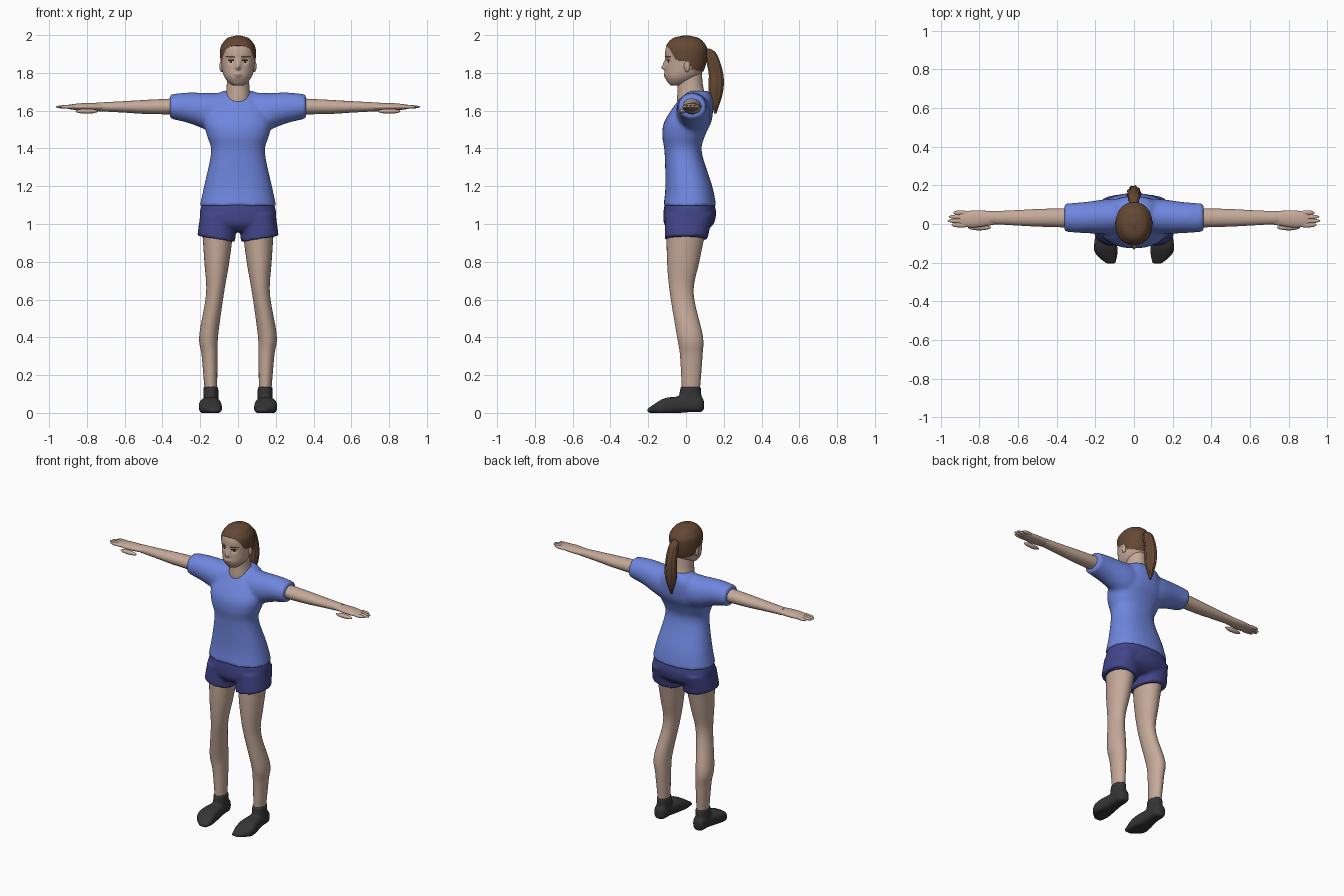
import bpy, bmesh, math
from mathutils import Vector, Matrix

default_cube = bpy.data.objects.get("Cube")
if default_cube:
    bpy.data.objects.remove(default_cube)


def material(name, *colour):
    mat = bpy.data.materials.new(name)
    mat.use_nodes = True
    mat.diffuse_color = (*colour, 1)
    shader = mat.node_tree.nodes["Principled BSDF"]
    shader.inputs["Base Color"].default_value = (*colour, 1)
    shader.inputs["Roughness"].default_value = .8
    return mat


skin = material("skin", .56, .4, .32)
blue = material("shirt blue", .16, .24, .74)
navy = material("shorts navy", .055, .06, .25)
black = material("sock black", .035, .035, .035)
brown = material("hair brown", .13, .065, .034)
dark = material("eye dark", .03, .02, .016)
white = material("eye white", .6, .55, .5)
lip = material("lip", .4, .22, .18)


def smooth_rows(rows, steps):
    """Catmull-Rom interpolation of section rows."""
    result = []
    last = len(rows) - 1
    for index in range(last):
        before, start, end, after = (
            Vector(rows[min(max(k, 0), last)]) for k in range(index - 1, index + 3))
        leave, arrive = (end - before) / 2, (after - start) / 2
        for step in range(steps):
            t = step / steps
            ease = t * t * (3 - 2 * t)
            result.append(start.lerp(end, ease) + leave * t * (1 - t) ** 2
                          - arrive * t * t * (1 - t))
    return result + [Vector(rows[-1])]


def signed_power(value, exponent):
    return math.copysign(abs(value) ** exponent, value)


def loft(bm, axis, rows, ratio, end_ratio=None, sides=32, steps=6, power=2, ridge=0):
    """Skin rounded rings along an axis.

    A row holds position, half width, depth centre and optional width centre.
    The depth of a ring is its width times the ratio, which fades to end_ratio.
    """
    end_ratio = end_ratio or ratio
    wide, deep = [k for k in range(3) if k != axis]
    rows = smooth_rows([(*row, 0)[:4] for row in rows], steps)
    rings = []
    for index, (position, half, deep_centre, wide_centre) in enumerate(rows):
        fade = index / (len(rows) - 1)
        depth = half * (ratio + (end_ratio - ratio) * fade)
        ring = []
        for side in range(sides):
            angle = math.tau * side / sides
            swell = 1 + ridge * math.cos(9 * angle)
            point = Vector()
            point[axis] = position
            point[wide] = wide_centre + half * swell * signed_power(math.cos(angle), 2 / power)
            point[deep] = deep_centre + depth * swell * signed_power(math.sin(angle), 2 / power)
            ring.append(bm.verts.new(point))
        rings.append(ring)
    for lower, upper in zip(rings, rings[1:]):
        for side in range(sides):
            after = (side + 1) % sides
            bm.faces.new((lower[side], lower[after], upper[after], upper[side]))
    bm.faces.new(rings[0])
    bm.faces.new(rings[-1])
    return [vert for ring in rings for vert in ring]


def ball(bm, centre, radii):
    place = Matrix.Translation(centre) @ Matrix.Diagonal((*radii, 1))
    bmesh.ops.create_uvsphere(bm, u_segments=16, v_segments=12, radius=1, matrix=place)


def mirror(bm):
    """Copy everything built so far to the other side."""
    copies = bmesh.ops.duplicate(bm, geom=bm.verts[:] + bm.edges[:] + bm.faces[:])["geom"]
    for item in copies:
        if isinstance(item, bmesh.types.BMVert):
            item.co.x *= -1


def finish(name, bm, *materials, voxel=None):
    """Make the object; with a voxel size, fuse its shells into one surface."""
    bmesh.ops.recalc_face_normals(bm, faces=bm.faces[:])
    mesh = bpy.data.meshes.new(name)
    bm.to_mesh(mesh)
    bm.free()
    for mat in materials:
        mesh.materials.append(mat)
    obj = bpy.data.objects.new(name, mesh)
    bpy.context.collection.objects.link(obj)
    if voxel:
        fuse = obj.modifiers.new("fuse", "REMESH")
        fuse.mode = "VOXEL"
        fuse.voxel_size = voxel
        fuse.use_smooth_shade = True
        obj.modifiers.new("relax", "SMOOTH").iterations = 4
    bpy.ops.object.select_all(action="DESELECT")
    obj.select_set(True)
    bpy.context.view_layer.objects.active = obj
    bpy.ops.object.shade_smooth_by_angle(angle=math.radians(50))


# Shirt: sleeves and torso fused into one cloth surface
bm = bmesh.new()
loft(bm, 0, [(.02, .075, 1.61, .05), (.12, .09, 1.59, .04),
             (.26, .08, 1.615, .033), (.36, .073, 1.622, .033)], 1.3, .87)
mirror(bm)
loft(bm, 2, [(1.095, .203, .02), (1.2, .18, .015), (1.38, .143, -.015), (1.47, .165, -.012),
             (1.55, .18, .013), (1.66, .13, .053), (1.705, .08, .06)], .69, power=2.3)
finish("shirt", bm, blue, voxel=.011)

# Shorts: leg tubes with slanted hems, fused with the hips
bm = bmesh.new()
for vert in loft(bm, 2, [(.935, .1, 0, .116), (1.05, .1, .02, .1)], 1.12, 1.3, power=2.3):
    if vert.co.z < .96:
        vert.co.z += (vert.co.x - .2) / 6
mirror(bm)
loft(bm, 2, [(.96, .13, .01), (1, .19, .015), (1.06, .202, .02), (1.115, .188, .018)],
     .69, power=2.3)
finish("shorts", bm, navy, voxel=.01)

# Legs
bm = bmesh.new()
loft(bm, 2, [(.1, .032, .025, .143), (.3, .042, .028, .15), (.41, .05, .02, .155),
             (.63, .047, -.022, .122), (.8, .066, -.015, .112), (1, .086, .005, .106)], 1.45, 1.25)
mirror(bm)
finish("legs", bm, skin)

# Socked feet: foot along y with a flat sole, ankle along z
bm = bmesh.new()
foot = loft(bm, 1, [(.095, .02, .04, .145), (.07, .04, .048, .144), (0, .045, .045, .144),
                    (-.1, .059, .036, .147), (-.15, .058, .025, .143), (-.205, .025, .012, .12)],
            1.3, .4, power=2.8)
for vert in foot:
    vert.co.z = max(vert.co.z, 0)
loft(bm, 2, [(.04, .04, .02, .144), (.14, .04, .025, .144)], 1.6, 1.35)
mirror(bm)
finish("feet", bm, black, voxel=.008)

# Arms with palm, fingers and thumb
bm = bmesh.new()
loft(bm, 0, [(.25, .052, 1.624, .032), (.48, .046, 1.62, .032),
             (.6, .04, 1.62, .032), (.75, .032, 1.62, .033)], .87, .7)
loft(bm, 0, [(.68, .03, 1.62, .034), (.82, .044, 1.62, .026), (.9, .036, 1.62, .026)], .6, .3)
for finger, reach in enumerate((.05, .07, .065, .04)):
    ball(bm, (.895, .021 * finger - .005, 1.62), (reach, .013, .01))
ball(bm, (.8, -.018, 1.597), (.06, .015, .013))
mirror(bm)
finish("arms", bm, skin)

# Neck, with its base showing through the collar
bm = bmesh.new()
loft(bm, 2, [(1.6, .06, .035), (1.65, .07, .032), (1.73, .06, .023), (1.82, .058, .018)], 1.12)
finish("neck", bm, skin)

# Head: smooth skull, pushed in and out for the face, coloured by region
bm = bmesh.new()
skull = loft(bm, 2, [(1.733, .025, -.05), (1.748, .048, -.038), (1.78, .073, -.022),
                     (1.83, .086, -.006), (1.92, .091, 0), (1.96, .076, 0),
                     (1.985, .052, 0), (1.999, .006, 0)], 1.2, sides=112, steps=11, power=2.1)

# Nose tip, nose bridge, eye socket, mouth: x, z, spread and push along y
bumps = [(0, 1.828, .012, -.022), (0, 1.85, .014, -.011),
         (.036, 1.864, .016, .012), (0, 1.787, .016, -.007)]
hairline = [(-.2, 1.95), (-.095, 1.942), (-.05, 1.868), (.015, 1.858), (.03, 1.82), (.2, 1.78)]


def is_hair(point):
    for (front, front_z), (back, back_z) in zip(hairline, hairline[1:]):
        if front <= point.y < back:
            along = (point.y - front) / (back - front)
            return point.z > front_z + (back_z - front_z) * along
    return False


def within(x, z, half_width, half_height):
    return math.hypot(x / half_width, z / half_height) < 1


def region(point):
    """Material slot: skin, hair, dark, eye white or lip."""
    x, z = abs(point.x), point.z
    if is_hair(point):
        return 1
    if point.y > -.04:
        return 0
    if abs(x - .04) < .024 and abs(z - 1.881 - x / 8) < .0042:
        return 1
    if within(x - .037, z - 1.863, .017, .0075):
        return 2 if abs(x - .037) < .006 or z > 1.866 else 3
    return 4 if within(x, z - 1.786, .026, .008) else 0


for vert in skull:
    if vert.co.y < 0:
        for x, z, spread, push in bumps:
            distance = math.hypot(abs(vert.co.x) - x, vert.co.z - z)
            vert.co.y += push * math.exp(-(distance / spread) ** 2)
for face in bm.faces:
    face.material_index = region(face.calc_center_median())
for vert in skull:
    if is_hair(vert.co):
        vert.co.xy *= 1.04
finish("head", bm, skin, brown, dark, white, lip)

# Ears
bm = bmesh.new()
ball(bm, (.086, .006, 1.835), (.012, .016, .03))
mirror(bm)
finish("ears", bm, skin)

# Ponytail with strand ridges
bm = bmesh.new()
loft(bm, 2, [(1.93, .01, .11), (1.9, .028, .13), (1.8, .033, .158), (1.7, .033, .158),
             (1.585, .005, .155)], 1.1, sides=54, ridge=.07)
finish("ponytail", bm, brown)
